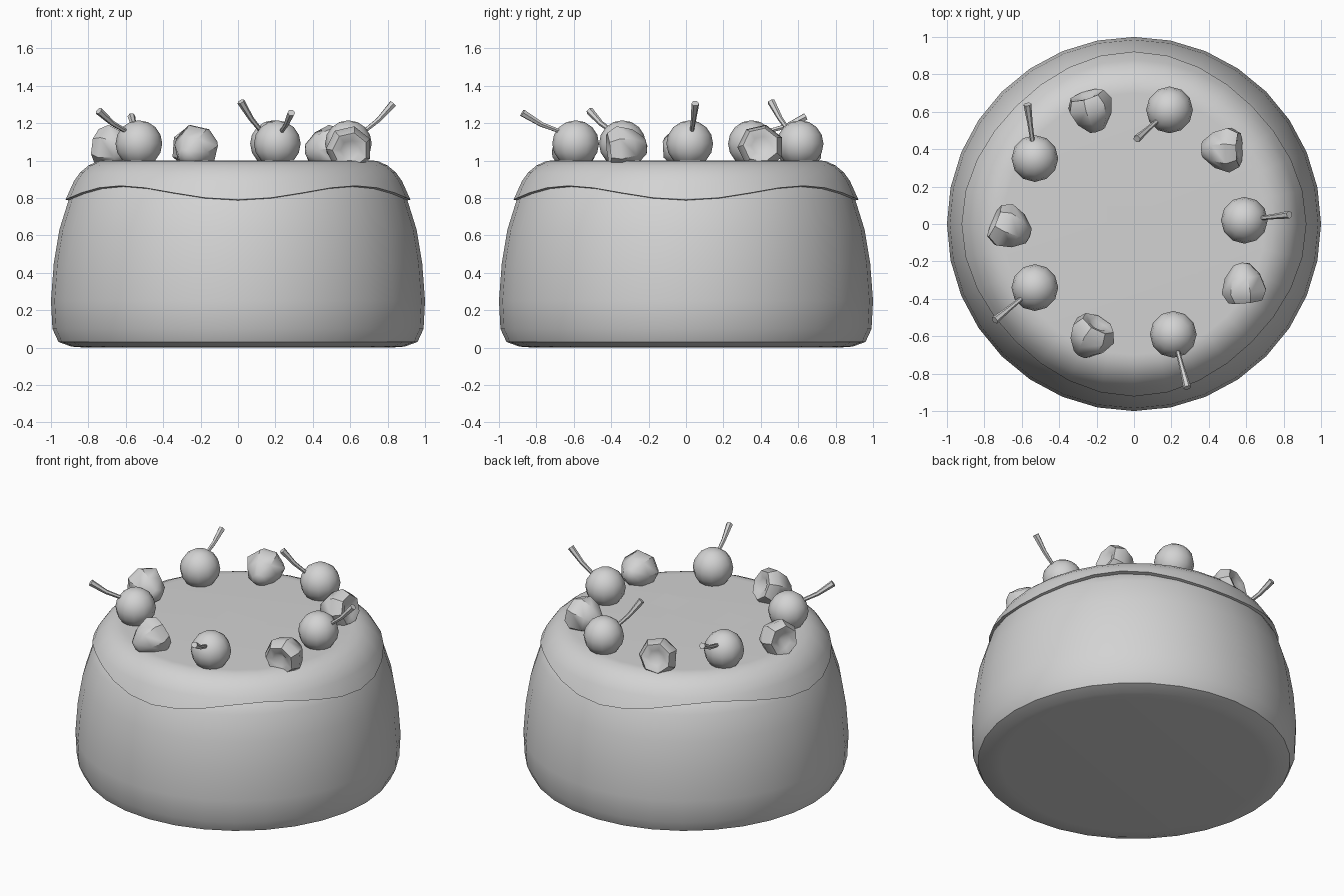
import bpy, bmesh, math
from mathutils import Vector

cube = bpy.data.objects.get("Cube")
if cube:
    bpy.data.objects.remove(cube)

grey = bpy.data.materials.new("plain_grey")
grey.use_nodes = True
COLOUR = (0.65, 0.65, 0.65, 1)
grey.diffuse_color = COLOUR
grey.node_tree.nodes["Principled BSDF"].inputs["Base Color"].default_value = COLOUR


def finish(obj, angle=35):
    """Give the object its material and smooth shading."""
    obj.data.materials.clear()
    obj.data.materials.append(grey)
    bpy.ops.object.select_all(action='DESELECT')
    obj.select_set(True)
    bpy.context.view_layer.objects.active = obj
    bpy.ops.object.shade_smooth_by_angle(angle=math.radians(angle))
    return obj


def lathe(name, profile, sides, wave=None, angle=35):
    """Turn an (r, z) profile about z; wave(t) lifts the first ring only."""
    bm = bmesh.new()
    rings = []
    for i, (r, z) in enumerate(profile):
        if r == 0:
            rings.append([bm.verts.new((0, 0, z))] * sides)
            continue
        ring = []
        for k in range(sides):
            t = math.tau * k / sides
            rr, zz = wave(t, r, z) if wave and i < 2 else (r, z)
            ring.append(bm.verts.new((rr * math.cos(t), rr * math.sin(t), zz)))
        rings.append(ring)
    for a, b in zip(rings, rings[1:]):
        for k in range(sides):
            n = (k + 1) % sides
            quad = dict.fromkeys((a[k], a[n], b[n], b[k]))
            bm.faces.new(list(quad))
    bmesh.ops.recalc_face_normals(bm, faces=bm.faces)
    mesh = bpy.data.meshes.new(name)
    bm.to_mesh(mesh)
    bm.free()
    obj = bpy.data.objects.new(name, mesh)
    bpy.context.collection.objects.link(obj)
    return finish(obj, angle)


# Cake body: bulging drum, tucked under the icing
lathe("cake_body", [(0, 0), (0.82, 0), (0.89, 0.005), (0.96, 0.03), (0.992, 0.1),
                    (1, 0.25), (0.985, 0.45), (0.955, 0.63), (0.905, 0.79),
                    (0.86, 0.87), (0.78, 0.93), (0, 0.95)], 32)


# Icing: rounded cap with a wavy lower rim
def rim_wave(t, r, z):
    lift = 0.5 - 0.5 * math.cos(4 * t)
    return r - 0.03 * lift, z + 0.075 * lift


lathe("icing", [(0.895, 0.785), (0.922, 0.79), (0.877, 0.89), (0.845, 0.935),
                (0.80, 0.973), (0.745, 0.998), (0.70, 1.0), (0, 1.0)], 32, rim_wave)


# Flat plates on the icing
def plate(name, x, y, width, depth):
    bpy.ops.mesh.primitive_plane_add(size=1, location=(x, y, 1.003))
    obj = bpy.context.object
    obj.name = name
    obj.scale = (width, depth, 1)
    finish(obj)


plate("left_eye_plate", 0.245, -0.175, 0.19, 0.18)
plate("right_eye_plate", -0.23, -0.175, 0.19, 0.18)
plate("mouth_plate", 0.01, 0.03, 0.31, 0.13)


# Cherries with curved, flaring stems
def cherry(index, x, y, tip):
    centre = Vector((x, y, 1.09))
    bpy.ops.mesh.primitive_uv_sphere_add(segments=12, ring_count=8, radius=0.125,
                                         location=centre)
    ball = bpy.context.object
    ball.name = f"cherry_{index}"
    finish(ball, 60)

    tip = Vector(tip)
    out = Vector((tip.x - x, tip.y - y, 0)).normalized()
    start = centre + out * 0.085 + Vector((0, 0, 0.065))
    middle = (start + tip) / 2 - Vector((0, 0, 0.012))
    curve = bpy.data.curves.new(f"cherry_stem_{index}", 'CURVE')
    curve.dimensions = '3D'
    curve.bevel_depth = 0.021
    curve.bevel_resolution = 1
    curve.use_fill_caps = True
    spline = curve.splines.new('POLY')
    spline.points.add(2)
    for p, co, radius in zip(spline.points, (start, middle, tip), (0.55, 0.68, 1)):
        p.co = (*co, 1)
        p.radius = radius
    stem = bpy.data.objects.new(curve.name, curve)
    bpy.context.collection.objects.link(stem)
    bpy.ops.object.select_all(action='DESELECT')
    stem.select_set(True)
    bpy.context.view_layer.objects.active = stem
    bpy.ops.object.convert(target='MESH')
    finish(bpy.context.object, 50)


CHERRIES = [(-0.53, 0.35, (-0.57, 0.64, 1.235)), (0.19, 0.61, (0.015, 0.455, 1.315)),
            (0.59, 0.02, (0.83, 0.05, 1.305)), (0.21, -0.59, (0.285, -0.875, 1.255)),
            (-0.53, -0.34, (-0.745, -0.515, 1.265))]
for i, (x, y, tip) in enumerate(CHERRIES, 1):
    cherry(i, x, y, tip)

# Berries: blunt cones lying down, each with a hollow base
BERRY = [(0, -0.035), (0.05, -0.075), (0.095, -0.085), (0.125, -0.03),
         (0.10, 0.05), (0.045, 0.115), (0, 0.125)]
BERRIES = [(-0.23, 0.61, (0.25, -0.8, -0.2)), (0.48, 0.40, (-1, 0, -0.2)),
           (0.59, -0.33, (-0.1, 0.9, 0.1)), (-0.23, -0.60, (-0.4, -0.7, -0.35)),
           (-0.67, -0.02, (0.7, -0.3, -0.1))]
for i, (x, y, point) in enumerate(BERRIES, 1):
    berry = lathe(f"berry_{i}", BERRY, 7, angle=45)
    berry.location = (x, y, 1.065)
    berry.rotation_euler = Vector(point).to_track_quat('Z', 'Y').to_euler()
